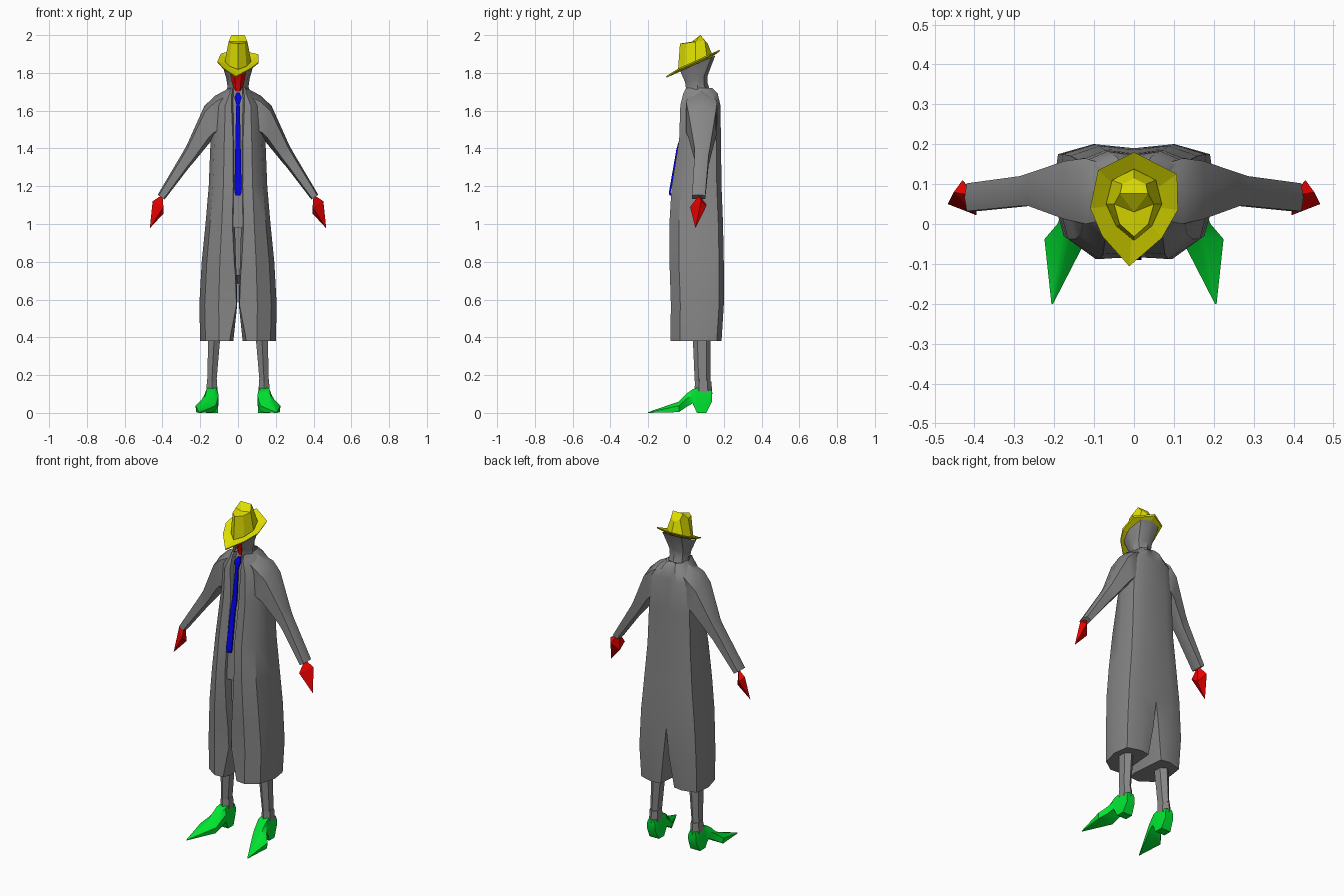
import bpy, bmesh, math

if "Cube" in bpy.data.objects:
    bpy.data.objects.remove(bpy.data.objects["Cube"])

def material(name, rgb):
    m = bpy.data.materials.new(name)
    m.diffuse_color = (*rgb, 1)
    m.use_nodes = True
    m.node_tree.nodes["Principled BSDF"].inputs["Base Color"].default_value = m.diffuse_color
    return m

GREY = material("cloth_grey", (0.24, 0.24, 0.24))
RED = material("skin_red", (0.8, 0.0, 0.0))
YELLOW = material("hat_yellow", (0.75, 0.75, 0.0))
GREEN = material("shoe_green", (0.0, 0.78, 0.03))
BLUE = material("tie_blue", (0.0, 0.0, 0.8))

def make(name, verts, faces, mat, mirror=False, angle=None):
    """Mesh object with outward normals, optional x mirror and smoothing."""
    me = bpy.data.meshes.new(name)
    me.from_pydata(verts, [], faces)
    bm = bmesh.new()
    bm.from_mesh(me)
    bmesh.ops.remove_doubles(bm, verts=bm.verts, dist=0.0005)
    if mirror:
        geom = bm.verts[:] + bm.edges[:] + bm.faces[:]
        bmesh.ops.mirror(bm, geom=geom, axis='X', merge_dist=0.0005)
    bmesh.ops.recalc_face_normals(bm, faces=bm.faces)
    bm.to_mesh(me)
    bm.free()
    ob = bpy.data.objects.new(name, me)
    bpy.context.collection.objects.link(ob)
    me.materials.append(mat)
    if angle:
        bpy.ops.object.select_all(action='DESELECT')
        bpy.context.view_layer.objects.active = ob
        ob.select_set(True)
        bpy.ops.object.shade_smooth_by_angle(angle=math.radians(angle))
    return ob

def loft(name, rings, mat, closed=True, caps=(True, True), wall_from=None, **kw):
    """Skin equal-length rings; open rings may be closed from row wall_from on."""
    n = len(rings[0])
    verts = [p for r in rings for p in r]
    faces = []
    for i in range(len(rings) - 1):
        wrap = closed or (wall_from is not None and i >= wall_from)
        for j in range(n if wrap else n - 1):
            k = (j + 1) % n
            faces.append((i*n + j, i*n + k, i*n + n + k, i*n + n + j))
    if caps[0]:
        faces.append(tuple(range(n)))
    if caps[1]:
        faces.append(tuple(range(len(verts) - n, len(verts))))
    return make(name, verts, faces, mat, **kw)

def oval(cx, cy, z, rx, ry, n=8, tilt=0.0):
    pts = []
    for i in range(n):
        a = 2 * math.pi * (i + 0.5) / n
        y = cy + ry * math.sin(a)
        pts.append((cx + rx * math.cos(a), y, z + tilt * (y - cy)))
    return pts

# Long coat: half section from the folded front edge round to the back centre,
# with closed inner walls and hem below the slit
def coat_half(z, w, yf, yb, fx, bx):
    return [(fx * 0.55, yf + 0.05, z), (fx, yf + 0.004, z), (max(0.5 * w, fx + 0.01), yf, z),
            (0.86 * w, yf + 0.05, z), (w, 0.07, z), (0.93 * w, yb - 0.025, z),
            (0.5 * w, yb, z), (bx, yb - 0.01, z)]

coat_rows = [(1.72, .055, .0, .14, .03, 0), (1.69, .085, -.015, .168, .033, 0), (1.63, .135, -.03, .182, .035, 0),
             (1.45, .145, -.036, .185, .027, 0), (1.2, .155, -.076, .188, .025, 0),
             (1.0, .172, -.088, .196, .03, 0), (.8, .192, -.088, .2, .02, 0),
             (.73, .196, -.085, .2, .014, 0), (.57, .205, -.08, .2, .008, .018),
             (.38, .2, -.083, .188, .045, .045)]
loft("coat", [coat_half(*r) for r in coat_rows], GREY, closed=False,
     caps=(False, True), wall_from=7, mirror=True, angle=35)

# Shirt front showing between the coat edges
shirt = [(1.73, .02, .03), (1.64, .04, .0), (1.45, .04, -.015), (1.2, .04, -.06), (.98, .035, -.07)]
loft("shirt", [[(-w, y, z), (w, y, z), (w, y + .03, z), (-w, y + .03, z)] for z, w, y in shirt], GREY)

# Tie: knot, blade and point
tie = [(1.695, .008, .008), (1.67, .02, -.008), (1.635, .009, -.014), (1.45, .014, -.034), (1.4, .0145, -.05),
       (1.17, .019, -.09), (1.15, .012, -.088)]
loft("tie", [[(-w, y, z), (w, y, z), (w, y + .009, z), (-w, y + .009, z)] for z, w, y in tie], BLUE)

# Upturned collar, open at the front
def collar_half(z, w, yf, yb, fx, tilt):
    pts = [(fx, yf), (0.75 * w, yf + .02), (w, .06), (0.75 * w, yb - .02), (0, yb)]
    return [(x, y, z + tilt * (y - .06)) for x, y in pts]

loft("collar", [collar_half(1.70, .06, .0, .125, .024, .2), collar_half(1.73, .056, .0, .115, .022, .25),
                collar_half(1.77, .062, -.005, .115, .03, .3),
                collar_half(1.85, .085, -.03, .155, .042, .45)],
     GREY, closed=False, caps=(False, False), mirror=True, angle=35)

# Head
loft("head", [oval(0, .05, 1.69, .025, .03), oval(0, .052, 1.77, .042, .046),
              oval(0, .055, 1.83, .058, .066, tilt=.45), oval(0, .055, 1.857, .055, .062, tilt=.45)], RED, angle=30)

# Hat brim: tilted plate drawn from its outline, dipping at the front tip
outline = [(0, .18), (-.09, .135), (-.11, .04), (-.08, -.03), (-.012, -.106), (.07, -.035), (.11, .035), (.108, .125)]
def brim_z(y):
    return 1.842 + 0.45 * y - (0.012 if y < -.09 else 0)
def brim_ring(s, dz):
    return [(x * s, .05 + (y - .05) * s, brim_z(y * s) + dz) for x, y in outline]
loft("hat_brim", [brim_ring(.6, -.012), brim_ring(.97, -.008), brim_ring(1, 0), brim_ring(.6, -.004)], YELLOW)

# Hat crown: pinched front, peaked near the back
base = [(0, .138), (-.055, .11), (-.07, .05), (-.045, -.005), (0, -.042), (.045, -.005), (.07, .05), (.055, .11)]
top = [(0, .115, 1.955), (-.03, .1, 1.97), (-.05, .05, 1.965), (-.036, .0, 1.958),
       (0, -.032, 1.955), (.036, .0, 1.958), (.05, .05, 1.965), (.03, .1, 1.97)]
ridge = [(-.035, .076, 2.0), (.035, .076, 2.0), (0, .03, 1.965)]
nb = 8
verts = [(x, y, brim_z(y) - .005) for x, y in base] + top + ridge
faces = [(i, (i + 1) % nb, nb + (i + 1) % nb, nb + i) for i in range(nb)]
faces += [(8, 9, 16), (8, 16, 17), (8, 17, 15), (9, 10, 16), (15, 17, 14), (16, 18, 17),
          (10, 18, 16), (14, 17, 18), (10, 11, 18), (14, 18, 13), (11, 12, 18), (13, 18, 12)]
make("hat_crown", verts, faces, YELLOW)

# Sleeves: six-sided rings given by outer edge, inner edge and depth range
def arm_ring(s, xo, zo, xi, zi, y0, y1):
    def at(t, y):
        return (s * (xo + (xi - xo) * t), y, zo + (zi - zo) * t)
    ym = (y0 + y1) / 2
    return [at(0, ym), at(.15, y1), at(.85, y1), at(1, ym), at(.85, y0), at(.15, y0)]

arm = [(.04, 1.722, .08, 1.47, .015, .14), (.12, 1.68, .13, 1.45, .0, .165), (.178, 1.625, .15, 1.43, .012, .158),
       (.27, 1.42, .236, 1.325, .045, .127), (.292, 1.38, .258, 1.3, .045, .12), (.425, 1.155, .388, 1.13, .032, .102)]

for side, s in (("left", -1), ("right", 1)):
    loft(side + "_sleeve", [arm_ring(s, *r) for r in arm], GREY, angle=35)

    # Hand: faceted wedge with a thumb corner
    hv = [(.4, .07, 1.155), (.452, .08, 1.12), (.43, .11, 1.1), (.395, .022, 1.09), (.395, .07, 1.055), (.467, .05, .977)]
    make(side + "_hand", [(s * x, y, z) for x, y, z in hv],
         [(0, 1, 2), (0, 3, 1), (0, 2, 4), (0, 4, 3), (1, 5, 2), (1, 3, 5), (2, 5, 4), (3, 4, 5)], RED)

    # Trouser leg with a wider cuff
    loft(side + "_trouser_leg", [oval(s * x, y, z, rx, ry, 6) for z, x, y, rx, ry in
         [(.42, .125, .083, .038, .048), (.17, .138, .088, .028, .042)]], GREY, angle=40)
    loft(side + "_cuff", [oval(s * .138, .092, z, r, r * 1.4, 6, tilt=-.2) for z, r in
         [(.175, .03), (.11, .034)]], GREY)

    # Shoe: heel block, arch, then a long pointed toe swung outward
    def shoe_ring(cx, y, zb, zt, wb, wt):
        zm = zb + .6 * (zt - zb)
        return [(s * (cx - wb), y, zb), (s * (cx + wb), y, zb), (s * (cx + wb * 1.05), y, zm),
                (s * (cx + wt), y, zt), (s * (cx - wt), y, zt), (s * (cx - wb * 1.05), y, zm)]
    loft(side + "_shoe", [shoe_ring(*r) for r in
         [(.138, .138, .06, .118, .026, .018), (.138, .108, .0, .125, .032, .026), (.138, .058, .0, .132, .032, .026),
          (.14, .035, .05, .125, .036, .027), (.15, .0, .03, .1, .04, .02), (.172, -.038, .004, .06, .05, .01),
          (.205, -.2, .0, .004, .002, .001)]], GREEN, angle=35)
